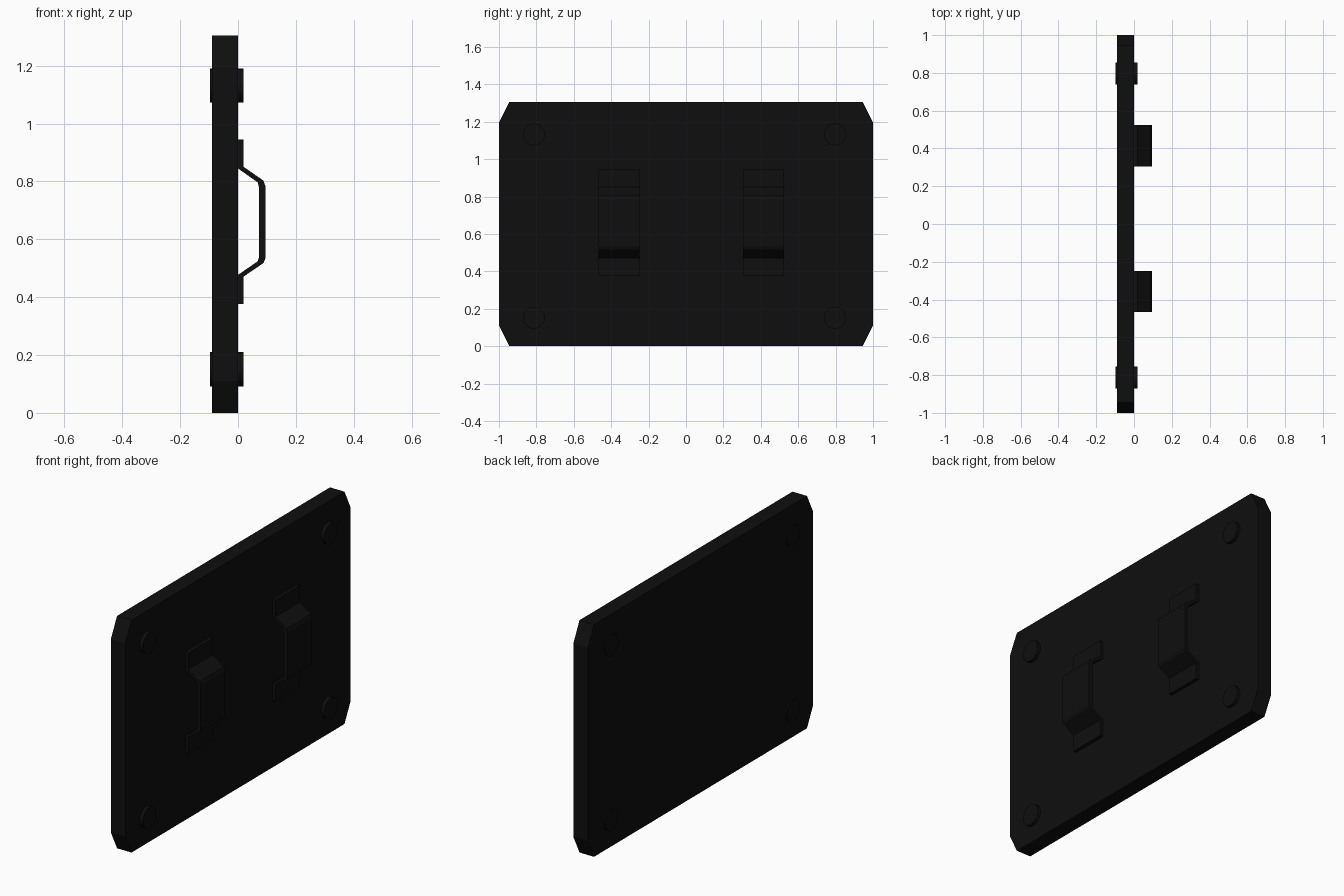
import bpy, bmesh, math
from mathutils import Matrix

if "Cube" in bpy.data.objects:
    bpy.data.objects.remove(bpy.data.objects["Cube"])

mat = bpy.data.materials.new("near_black")
mat.diffuse_color = (0.0045, 0.0045, 0.0045, 1)
mat.use_nodes = True
mat.node_tree.nodes["Principled BSDF"].inputs["Base Color"].default_value = mat.diffuse_color


def finish(name, bm):
    bmesh.ops.recalc_face_normals(bm, faces=bm.faces)
    me = bpy.data.meshes.new(name)
    bm.to_mesh(me)
    bm.free()
    me.materials.append(mat)
    ob = bpy.data.objects.new(name, me)
    bpy.context.collection.objects.link(ob)
    return ob


def extrude(name, pts, vec):
    """Closed 3D outline swept along vec."""
    bm = bmesh.new()
    face = bm.faces.new([bm.verts.new(p) for p in pts])
    ext = bmesh.ops.extrude_face_region(bm, geom=[face], use_keep_orig=True)
    verts = [g for g in ext["geom"] if isinstance(g, bmesh.types.BMVert)]
    bmesh.ops.translate(bm, verts=verts, vec=vec)
    return finish(name, bm)


# Flat plate with clipped corners
H, cy, cz = 1.305, 0.945, 0.11
outline = [(-cy, 0), (cy, 0), (1, cz), (1, H - cz),
           (cy, H), (-cy, H), (-1, H - cz), (-1, cz)]
extrude("plate", [(-0.09, y, z) for y, z in outline], (0.09, 0, 0))

# Bent strap handles with flat feet: one closed side profile (x, z)
strap = [(0, 0.945), (0.019, 0.945), (0.019, 0.851), (0.088, 0.803),
         (0.095, 0.783), (0.095, 0.535), (0.088, 0.518), (0.019, 0.471),
         (0.019, 0.377), (0, 0.377), (0, 0.477), (0.068, 0.524),
         (0.073, 0.54), (0.073, 0.777), (0.068, 0.797), (0, 0.845)]
# the profile touches the plate only at its feet
for name, y0 in (("handle_left", -0.467), ("handle_right", 0.305)):
    extrude(name, [(x, y0, z) for x, z in strap], (0, 0.218, 0))

# Corner bolts passing through the plate
for i, (y, z) in enumerate([(-0.813, 0.151), (0.797, 0.151),
                            (-0.813, 1.132), (0.797, 1.132)]):
    bm = bmesh.new()
    m = Matrix.Translation((-0.039, y, z)) @ Matrix.Rotation(math.pi / 2, 4, 'Y')
    bmesh.ops.create_cone(bm, cap_ends=True, segments=20, radius1=0.059,
                          radius2=0.059, depth=0.116, matrix=m)
    ob = finish("corner_bolt_%d" % (i + 1), bm)
    bpy.context.view_layer.objects.active = ob
    bpy.ops.object.select_all(action='DESELECT')
    ob.select_set(True)
    bpy.ops.object.shade_smooth_by_angle(angle=math.radians(35))
